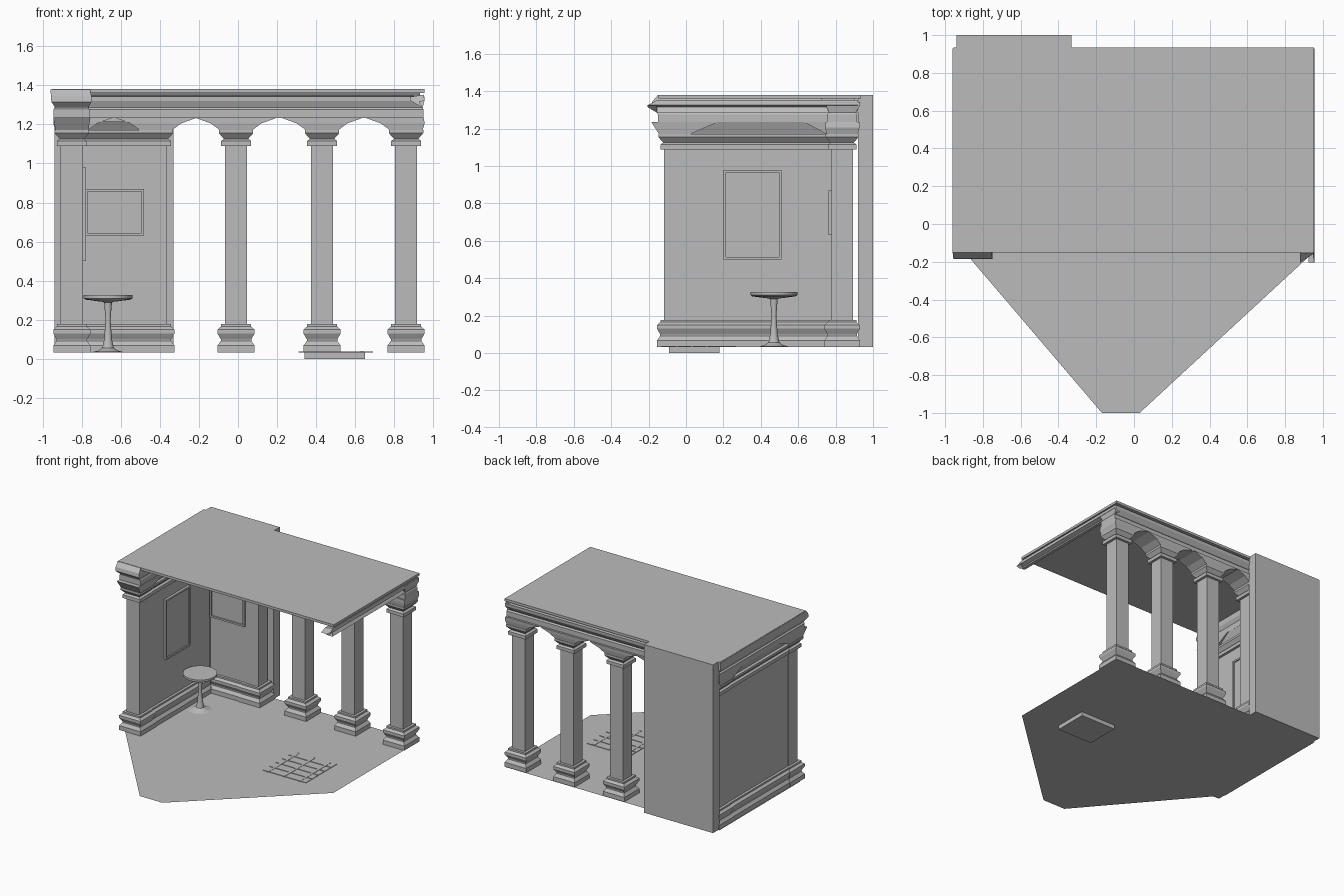
import bpy, bmesh, math

if "Cube" in bpy.data.objects:
    bpy.data.objects.remove(bpy.data.objects["Cube"])

stone = bpy.data.materials.new("grey stone")
stone.diffuse_color = (0.5, 0.5, 0.5, 1)
stone.use_nodes = True
stone.node_tree.nodes["Principled BSDF"].inputs["Base Color"].default_value = stone.diffuse_color


def make(name, bm):
    bmesh.ops.recalc_face_normals(bm, faces=bm.faces)
    me = bpy.data.meshes.new(name)
    bm.to_mesh(me)
    bm.free()
    me.materials.append(stone)
    ob = bpy.data.objects.new(name, me)
    bpy.context.collection.objects.link(ob)
    return ob


def skin(name, rings):
    """Join closed rings of points and cap both ends."""
    bm = bmesh.new()
    vs = [[bm.verts.new(p) for p in r] for r in rings]
    n = len(vs[0])
    for a, b in zip(vs, vs[1:]):
        for i in range(n):
            j = (i + 1) % n
            bm.faces.new((a[i], a[j], b[j], b[i]))
    bm.faces.new(vs[0])
    bm.faces.new(vs[-1])
    return make(name, bm)


def stack(name, levels):
    """Stack of rectangles: (z, x0, x1, y0, y1)."""
    return skin(name, [[(a, c, z), (b, c, z), (b, d, z), (a, d, z)]
                       for z, a, b, c, d in levels])


def box(name, x0, x1, y0, y1, z0, z1):
    return stack(name, [(z0, x0, x1, y0, y1), (z1, x0, x1, y0, y1)])


def lathe(name, x, y, profile, n):
    rings = [[(x + r * math.cos(2 * math.pi * i / n),
               y + r * math.sin(2 * math.pi * i / n), z) for i in range(n)]
             for r, z in profile]
    return skin(name, rings)


# Moulded outline shared by columns and walls: (half width, height)
MOULD = [(.095, .033), (.095, .068), (.078, .092), (.078, .10), (.095, .13),
         (.095, .15), (.077, .165), (.077, .178), (.057, .178), (.057, 1.088),
         (.077, 1.088), (.077, 1.115), (.062, 1.125), (.088, 1.155), (.088, 1.172)]


def moulded(name, x0, x1, y0, y1, inset=0):
    stack(name, [(z, x0 - r + inset, x1 + r - inset, y0 - r + inset, y1 + r - inset)
                 for r, z in MOULD])


# Floor
bm = bmesh.new()
bm.faces.new([bm.verts.new((x, y, .033)) for x, y in
              [(-.17, -1), (.03, -1), (.95, -.15), (.95, .935), (-.95, .935), (-.95, -.086)]])
make("floor", bm)

# Columns and flared brackets above them
BACK, FRONT, LEFT = .835, -.06, -.85
for i, x in enumerate([LEFT, -.42, -.01, .43, .86]):
    moulded("back_column_%d" % i, x, x, BACK, BACK)
    stack("back_bracket_%d" % i, [
        (1.172, x - .085, x + .085, BACK - .085, BACK + .085),
        (1.205, max(x - .13, -.945), min(x + .13, .955), BACK - .09, BACK + .092),
        (1.235, max(x - .213, -.945), min(x + .213, .95), BACK - .09, BACK + .095)])
moulded("front_column", LEFT, LEFT, FRONT, FRONT)
stack("front_bracket", [(1.172, -.935, -.765, -.145, .025),
                        (1.235, -.945, -.755, -.185, .17)])
stack("corner_bracket", [(1.172, -.935, -.765, .75, .92),
                         (1.235, -.945, -.755, .63, .925)])

# Walls with mouldings, and the slab behind
moulded("left_wall", LEFT, LEFT, FRONT, BACK, .004)
moulded("back_wall", LEFT, -.42, BACK, BACK, .004)
stack("left_wall_cove", [(1.165, -.905, -.79, -.06, .83), (1.237, -.945, -.76, -.06, .83)])
stack("back_wall_cove", [(1.165, -.85, -.42, .78, .9), (1.215, -.85, -.42, .75, .925)])
box("back_slab", -.94, -.33, .92, 1.0, .033, 1.38)

# Beams and cornices
stack("left_beam", [(1.235, -.945, -.76, -.15, .925), (1.275, -.945, -.76, -.15, .925),
                    (1.285, -.935, -.765, -.155, .925), (1.315, -.955, -.75, -.185, .93),
                    (1.345, -.957, -.75, -.18, .93), (1.378, -.96, -.757, -.152, .93)])
stack("back_beam", [(1.233, -.8, .95, .755, .915), (1.275, -.8, .95, .755, .915),
                    (1.285, -.8, .945, .765, .905), (1.32, -.8, .953, .75, .93),
                    (1.343, -.8, .953, .75, .932), (1.346, -.8, .93, .73, .9),
                    (1.362, -.8, .93, .72, .9)])
prof = [(.88, 1.34), (.95, 1.352), (.955, 1.325), (.925, 1.315), (.945, 1.285), (.88, 1.322)]
skin("right_cornice", [[(x, -.155 - .05 * (1.30 < z < 1.33), z) for x, z in prof],
                       [(x, .92, z) for x, z in prof]])

# Roof
box("roof", -.955, .953, -.15, .935, 1.36, 1.38)


# Picture frames: four bars each, with a thin backing panel
def frame(name, place, u0, u1, z0, z1, w=.014):
    for i, (a, b, c, d) in enumerate([(u0, u1, z0, z0 + w), (u0, u1, z1 - w, z1),
                                      (u0, u0 + w, z0 + w, z1 - w),
                                      (u1 - w, u1, z0 + w, z1 - w)]):
        place("%s_bar_%d" % (name, i), a, b, c, d, .016)
    place(name + "_panel", u0 + w, u1 - w, z0 + w, z1 - w, .006)


frame("left_picture", lambda n, a, b, c, d, t: box(n, -.797, -.797 + t + .004, a, b, c, d),
      .2, .51, .5, .98)
frame("back_picture", lambda n, a, b, c, d, t: box(n, a, b, .782 - t - .004, .782, c, d),
      -.785, -.48, .63, .87)

# Round pedestal table
table = lathe("table", -.665, .47, [(.085, .034), (.05, .042), (.03, .056), (.02, .10),
              (.013, .2), (.02, .288), (.03, .292), (.115, .303), (.125, .31),
              (.125, .326)], 24)
bpy.context.view_layer.objects.active = table
table.select_set(True)
bpy.ops.object.shade_smooth_by_angle(angle=math.radians(30))

# Floor drain: pit below the floor, and a grating of crossed bars
box("drain_pit", .34, .65, -.09, .18, 0, .032)
for i in range(5):
    y = -.12 + i * .08
    box("grate_slat_%d" % i, .31, .69, y - .006, y + .066, .033, .037)
for i in range(3):
    x = .345 + i * .14
    box("grate_cross_bar_%d" % i, x, x + .02, -.13, .26, .033, .039)
